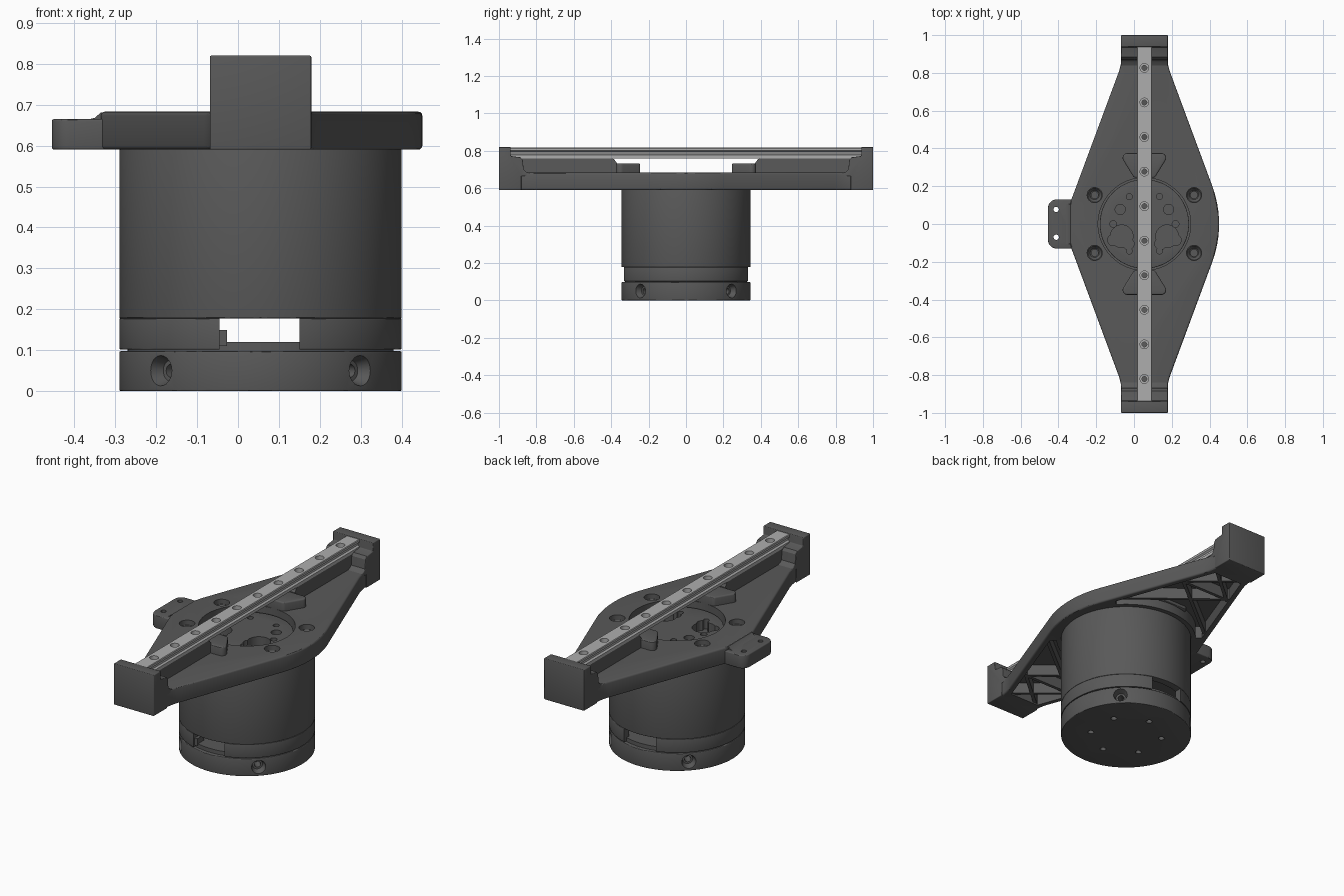
import bpy, bmesh, math
from mathutils import Vector, Matrix

if "Cube" in bpy.data.objects:
    bpy.data.objects.remove(bpy.data.objects["Cube"])

CX = 0.055  # x of the housing axis and the rail


def material(name, v):
    m = bpy.data.materials.new(name)
    m.diffuse_color = (v, v, v, 1)
    m.use_nodes = True
    m.node_tree.nodes["Principled BSDF"].inputs["Base Color"].default_value = m.diffuse_color
    return m


DARK, LIGHT = material("dark_grey", 0.1), material("light_grey", 0.42)


def finish(bm, name, mat=DARK, bevel=0):
    bmesh.ops.recalc_face_normals(bm, faces=bm.faces)
    me = bpy.data.meshes.new(name)
    bm.to_mesh(me)
    bm.free()
    me.materials.append(mat)
    ob = bpy.data.objects.new(name, me)
    bpy.context.collection.objects.link(ob)
    if bevel:
        m = ob.modifiers.new("bevel", 'BEVEL')
        m.width, m.segments = bevel, 3
        m.limit_method, m.angle_limit = 'ANGLE', math.radians(50)
        apply(ob, m)
    return ob


def apply(ob, mod):
    with bpy.context.temp_override(object=ob, active_object=ob):
        bpy.ops.object.modifier_apply(modifier=mod.name)


def rounded(corners, n=12):
    """Fillet each (x, y, radius) corner of a closed outline."""
    out = []
    for i, (x, y, r) in enumerate(corners):
        p = Vector((x, y))
        a = (Vector(corners[i - 1][:2]) - p).normalized()
        b = (Vector(corners[(i + 1) % len(corners)][:2]) - p).normalized()
        if r == 0:
            out.append(p)
            continue
        half = a.angle(b) / 2
        t = r / math.tan(half)
        c = p + (a + b).normalized() * (r / math.sin(half))
        s, e = p + a * t - c, p + b * t - c
        sweep = math.pi - 2 * half
        for k in range(n + 1):
            f = k / n
            out.append(c + (s * math.sin((1 - f) * sweep) + e * math.sin(f * sweep)) / math.sin(sweep))
    return out


def prism(name, pts, lo, hi, axis='Z', mat=DARK, bevel=0):
    """Extrude an outline: (x,y) along Z, (y,z) along X, (x,z) along Y."""
    put = {'Z': lambda p, d: (p[0], p[1], d), 'X': lambda p, d: (d, p[0], p[1]),
           'Y': lambda p, d: (p[0], d, p[1])}[axis]
    bm = bmesh.new()
    f = bm.faces.new([bm.verts.new(put(p, lo)) for p in pts])
    ext = bmesh.ops.extrude_face_region(bm, geom=[f])
    bmesh.ops.translate(bm, vec=put((0, 0), hi - lo),
                        verts=[v for v in ext['geom'] if isinstance(v, bmesh.types.BMVert)])
    return finish(bm, name, mat, bevel)


def box(name, x0, x1, y0, y1, z0, z1):
    return prism(name, [(x0, y0), (x1, y0), (x1, y1), (x0, y1)], z0, z1)


def cyl(name, x, y, z0, z1, r, r2=None, n=96, bevel=0):
    bm = bmesh.new()
    bmesh.ops.create_cone(bm, cap_ends=True, segments=n, radius1=r, radius2=r if r2 is None else r2,
                          depth=z1 - z0, matrix=Matrix.Translation((x, y, (z0 + z1) / 2)))
    return finish(bm, name, DARK, bevel)


def cut(ob, cutter):
    m = ob.modifiers.new("cut", 'BOOLEAN')
    m.operation, m.solver, m.object = 'DIFFERENCE', 'EXACT', cutter
    apply(ob, m)
    bpy.data.objects.remove(cutter)


def hole(ob, x, y, z0, z1, r, r2=None):
    cut(ob, cyl("cutter", x, y, z0, z1, r, r2, 24))


# Base with radial counterbored screw holes and a bottom bolt circle
base = cyl("base", CX, 0, 0, 0.098, 0.345, bevel=0.004)
for k in range(4):
    rot = Matrix.Translation((CX, 0, 0.05)) @ Matrix.Rotation(math.radians(45 + 90 * k), 4, 'Z') \
        @ Matrix.Rotation(math.pi / 2, 4, 'Y')
    for r1, r2, z0, z1 in ((0.026, 0.042, 0.31, 0.36), (0.016, 0.016, 0.25, 0.32)):
        c = cyl("cutter", 0, 0, z0, z1, r1, r2, 24)
        c.data.transform(rot)
        cut(base, c)
for k in range(6):
    a = math.radians(60 * k + 30)
    hole(base, CX + 0.19 * math.cos(a), 0.19 * math.sin(a), -0.02, 0.04, 0.016)
cyl("base_spigot", CX, 0, 0.09, 0.12, 0.325)

# Window ring and motor housing
ring = cyl("window_ring", CX, 0, 0.102, 0.178, 0.345, bevel=0.003)
cut(ring, cyl("cutter", CX, 0, 0.05, 0.25, 0.305))
cut(ring, box("cutter", -0.045, 0.15, -0.5, 0.5, 0.06, 0.25))
box("window_stop", -0.05, -0.027, -0.32, -0.26, 0.11, 0.15)
housing = cyl("motor_housing", CX, 0, 0.178, 0.592, 0.345, bevel=0.003)
cut(housing, cyl("cutter", CX, 0, 0.1, 0.7, 0.305))
cyl("motor_body", CX, 0, 0.19, 0.58, 0.306)

# Diamond carrier plate
tip, apex = 0.12, 0.434
plate = prism("carrier_plate", rounded([
    (CX + tip, 0.995, 0), (CX + tip, 0.847, 0.3), (CX + apex, 0, 0.58), (CX + tip, -0.847, 0.3),
    (CX + tip, -0.995, 0), (CX - tip, -0.995, 0), (CX - tip, -0.847, 0.3), (-0.335, -0.12, 0.06),
    (-0.335, 0.12, 0.06), (CX - tip, 0.847, 0.3), (CX - tip, 0.995, 0)]), 0.59, 0.683, bevel=0.01)
cut(plate, cyl("cutter", CX, 0, 0.5, 0.8, 0.245))
for sx in (-1, 1):
    for sy in (-1, 1):
        x, y = CX + sx * 0.263, sy * 0.153
        hole(plate, x, y, 0.655, 0.70, 0.04)
        hole(plate, x, y, 0.635, 0.656, 0.024, 0.038)
        hole(plate, x, y, 0.60, 0.64, 0.018)

# Cable tab on the left
tab = prism("side_tab", rounded([(-0.455, -0.13, 0.045), (-0.3, -0.13, 0), (-0.3, 0.13, 0),
                                 (-0.455, 0.13, 0.045)]), 0.59, 0.665, bevel=0.006)
for y in (-0.07, 0.077):
    hole(tab, -0.412, y, 0.5, 0.7, 0.014)
prism("tab_ramp", [(-0.365, 0.65), (-0.365, 0.664), (-0.35, 0.668), (-0.335, 0.681), (-0.31, 0.681),
                   (-0.31, 0.65)], -0.105, 0.105, 'Y')


def rib(name, a, b, s):
    """Thin underside rib between two (dx, y) points."""
    p, q = Vector((CX + a[0], a[1] * s)), Vector((CX + b[0], b[1] * s))
    w = (q - p).normalized().orthogonal() * 0.009
    prism(name, [p - w, q - w, q + w, p + w], 0.598, 0.668)


for s, side in ((1, "back"), (-1, "front")):
    # Hollow underside of each arm, with crossing ribs
    arc = [(CX + 0.37 * math.cos(math.radians(a)), s * 0.37 * math.sin(math.radians(a)))
           for a in range(138, 41, -4)]
    arc += [(CX + 0.30, s * 0.27), (CX + 0.09, s * 0.84), (CX - 0.09, s * 0.84), (CX - 0.30, s * 0.27)]
    cut(plate, prism("cutter", arc, 0.5, 0.66))
    for m in (-1, 1):
        rib(side + "_cross_rib", (m * 0.29, 0.30), (-m * 0.16, 0.66), s)
        rib(side + "_tip_rib", (m * 0.16, 0.64), (-m * 0.085, 0.85), s)
    rib(side + "_transverse_rib", (-0.165, 0.65), (0.165, 0.65), s)

    # Stepped end block holding the rail
    yz = [(1, .59), (1, .82), (.937, .82), (.937, .772), (.885, .765), (.873, .75), (.868, .70),
          (.855, .688), (.83, .68), (.83, .665), (.88, .665), (.88, .59)]
    prism(side + "_end_block", [(y * s, z) for y, z in yz], CX - 0.124, CX + 0.124, 'X', bevel=0.004)

    # Ridge under the rail and trapezoid boss near the centre
    yz = [(.88, .67), (.88, .761), (.40, .761), (.385, .755), (.37, .735), (.37, .67)]
    prism(side + "_rail_ridge", [(y * s, z) for y, z in yz], CX - 0.038, CX + 0.038, 'X')
    prism(side + "_boss", rounded([
        (CX - 0.135, s * 0.375, 0.025), (CX + 0.135, s * 0.375, 0.025),
        (CX + 0.055, s * 0.245, 0.02), (CX - 0.055, s * 0.245, 0.02)]), 0.64, 0.732, bevel=0.008)

# Recessed motor face with its hole pattern
face = cyl("motor_face", CX, 0, 0.575, 0.65, 0.236, bevel=0.004)
for m in (-1, 1):
    for dx, y, r in ((0.12, -0.065, 0.06), (0.085, -0.105, 0.03), (0.165, -0.085, 0.03),
                     (0.128, 0.077, 0.027), (0.165, 0.0, 0.018), (0.08, 0.145, 0.016),
                     (0.08, -0.143, 0.016)):
        hole(face, CX + m * dx, y, 0.595, 0.7, r)

# Linear rail with counterbored holes
half = [(.04, .76), (.04, .777), (.031, .784), (.031, .794), (.04, .801), (.04, .813), (.037, .817)]
rail = prism("linear_rail", [(CX + x, z) for x, z in half] + [(CX - x, z) for x, z in reversed(half)],
             -0.945, 0.945, 'Y', LIGHT)
for k in range(10):
    y = 0.003 + (k - 4.5) * 0.183
    hole(rail, CX, y, 0.785, 0.85, 0.023)
    hole(rail, CX, y, 0.70, 0.79, 0.013)

# Smooth round surfaces while keeping edges sharp
bpy.ops.object.select_all(action='DESELECT')
for ob in bpy.context.scene.objects:
    ob.select_set(True)
bpy.context.view_layer.objects.active = rail
bpy.ops.object.shade_smooth_by_angle(angle=math.radians(30))
